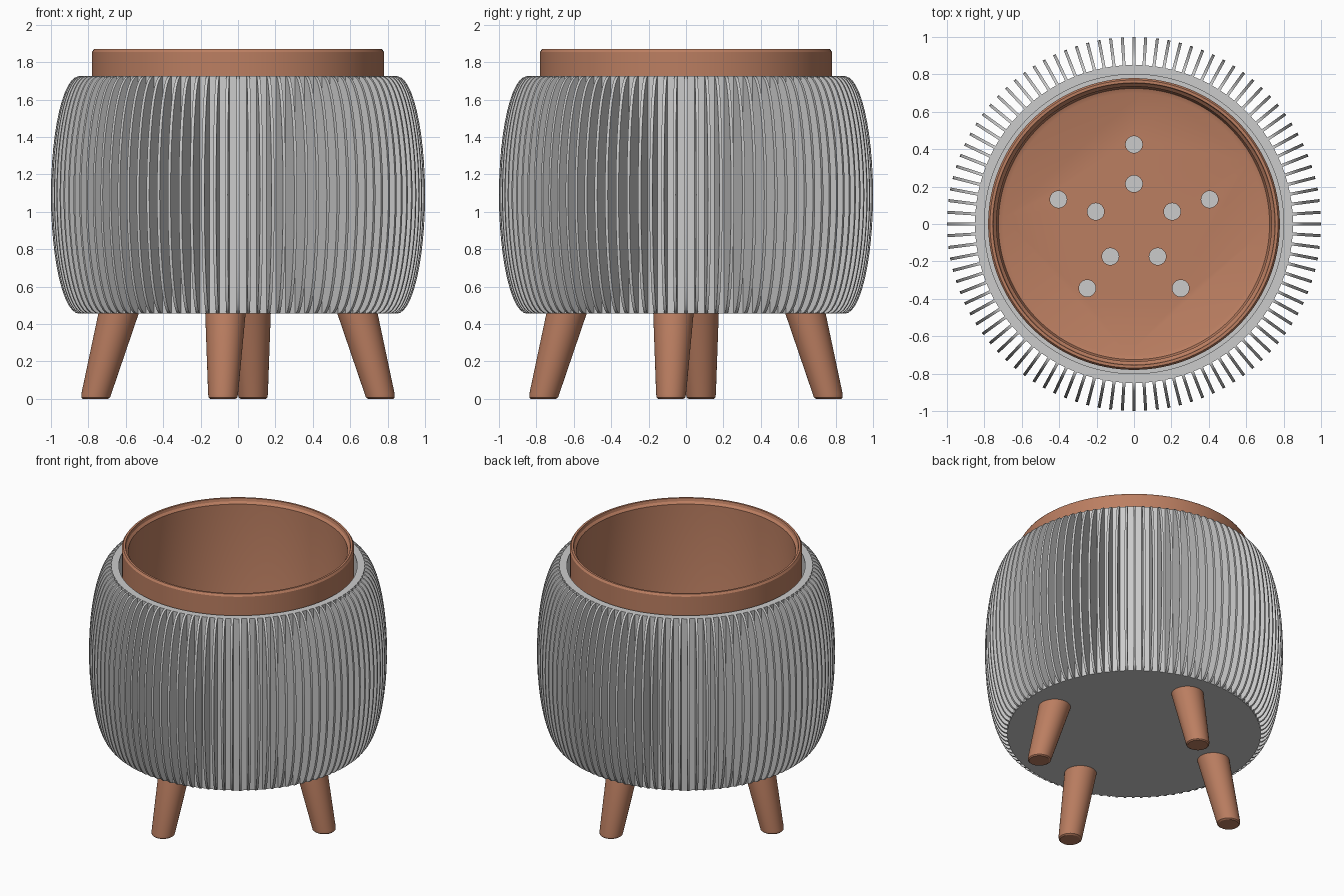
import bpy, bmesh
from math import sin, cos, pi, radians, sqrt, atan2

if "Cube" in bpy.data.objects:
    bpy.data.objects.remove(bpy.data.objects["Cube"])

wood = bpy.data.materials.new("terracotta")
wood.diffuse_color = (0.5, 0.21, 0.12, 1)
wood.use_nodes = True
wood.node_tree.nodes["Principled BSDF"].inputs["Base Color"].default_value = wood.diffuse_color


def finish(name, bm, mat=None, smooth=True):
    bmesh.ops.recalc_face_normals(bm, faces=bm.faces)
    me = bpy.data.meshes.new(name)
    bm.to_mesh(me)
    bm.free()
    ob = bpy.data.objects.new(name, me)
    bpy.context.collection.objects.link(ob)
    if mat:
        me.materials.append(mat)
    if smooth:
        shade(ob)
    return ob


def select(ob):
    bpy.ops.object.select_all(action='DESELECT')
    ob.select_set(True)
    bpy.context.view_layer.objects.active = ob


def shade(ob):
    select(ob)
    bpy.ops.object.shade_smooth_by_angle(angle=radians(30))


def loft(bm, rings, n):
    """Capped skin through circles given as (cx, cy, z, radius)."""
    loops = [[bm.verts.new((cx + r * cos(2 * pi * i / n), cy + r * sin(2 * pi * i / n), z))
              for i in range(n)] for cx, cy, z, r in rings]
    for a, b in zip(loops, loops[1:]):
        for i in range(n):
            j = (i + 1) % n
            bm.faces.new((a[i], a[j], b[j], b[i]))
    bm.faces.new(loops[0][::-1])
    bm.faces.new(loops[-1])


def lathe(name, profile, mat=None, n=128, smooth=True):
    bm = bmesh.new()
    loft(bm, [(0, 0, z, r) for r, z in profile], n)
    return finish(name, bm, mat, smooth)


# Outer pot shell: open cylinder with a floor
Z0, Z1 = 0.455, 1.725
lathe("outer_pot", [(0.85, Z0), (0.85, Z1), (0.80, Z1), (0.80, 0.50)], n=200)

# Thin vertical fins with a barrel-shaped outer edge
FINS, HALF, STEPS = 100, 0.008, 24
bm = bmesh.new()
mid, h = (Z0 + Z1) / 2, (Z1 - Z0) / 2
edge = []
for k in range(STEPS + 1):
    t = -cos(pi * k / STEPS)
    edge.append((0.85 + 0.15 * sqrt(max(0, 1 - t * t)), mid + h * t))
outline = [(0.84, Z0)] + edge + [(0.84, Z1)]
for f in range(FINS):
    a = 2 * pi * f / FINS
    c, s = cos(a), sin(a)
    left, right = [[bm.verts.new((r * c - w * s, r * s + w * c, z)) for r, z in outline]
                   for w in (-HALF, HALF)]
    bm.faces.new(left)
    bm.faces.new(right[::-1])
    for k in range(len(outline) - 1):
        bm.faces.new((left[k], right[k], right[k + 1], left[k + 1]))
finish("fins", bm)

# Inner pot with stepped rim and rounded inside corner
inner = lathe("inner_pot", [
    (0.76, 0.52), (0.78, 0.54), (0.78, 1.855), (0.77, 1.87), (0.755, 1.87),
    (0.75, 1.85), (0.735, 1.835), (0.735, 0.605), (0.725, 0.58), (0.70, 0.57)],
    wood, smooth=False)

# Drainage holes: two rings of five
bm = bmesh.new()
for rad in (0.215, 0.425):
    for k in range(5):
        a = pi / 2 + k * 2 * pi / 5
        x, y = rad * cos(a), rad * sin(a)
        loft(bm, [(x, y, 0.51, 0.045), (x, y, 0.65, 0.045)], 32)
cutter = finish("hole_cutter", bm, smooth=False)
cutter.hide_render = True
mod = inner.modifiers.new("holes", 'BOOLEAN')
mod.operation = 'DIFFERENCE'
mod.solver = 'EXACT'
mod.object = cutter
select(inner)
bpy.ops.object.modifier_apply(modifier=mod.name)
bpy.data.objects.remove(cutter)
shade(inner)

# Four splayed, tapered legs
base_angle = atan2(-0.76, -0.08)
for k, name in enumerate(("front_leg", "right_leg", "back_leg", "left_leg")):
    a = base_angle + k * pi / 2
    bm = bmesh.new()
    rings = [(0.767, 0.005, 0.068), (0.765, 0.012, 0.077), (0.762, 0.025, 0.08), (0.642, Z0 + 0.002, 0.108)]
    loft(bm, [(d * cos(a), d * sin(a), z - 0.005 if z < 0.02 else z, r) for d, z, r in rings], 48)
    finish(name, bm, wood)
